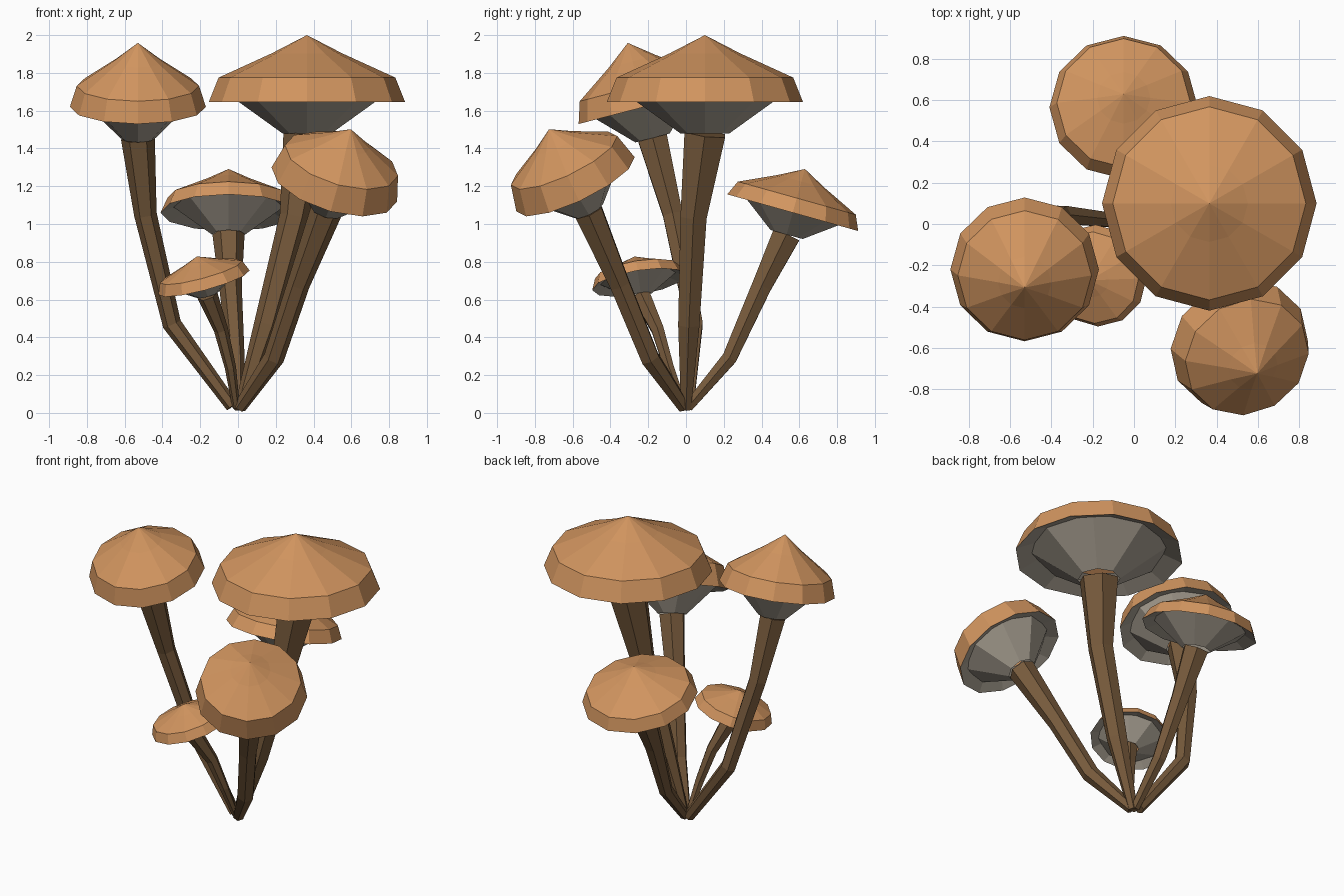
import bpy, bmesh, math
from mathutils import Vector, Matrix

if "Cube" in bpy.data.objects:
    bpy.data.objects.remove(bpy.data.objects["Cube"])


def material(name, rgb):
    m = bpy.data.materials.new(name)
    m.diffuse_color = (*rgb, 1)
    m.use_nodes = True
    m.node_tree.nodes["Principled BSDF"].inputs["Base Color"].default_value = m.diffuse_color
    return m


CAP = material("tan orange cap", (0.64, 0.30, 0.115))
GILL = material("warm grey gills", (0.41, 0.365, 0.30))
STEM = material("brown stem", (0.185, 0.103, 0.045))
Z = Vector((0, 0, 1))


def frame(pos, axis):
    """Matrix placing local z along the axis at a position."""
    rot = Z.rotation_difference(Vector(axis).normalized())
    return Matrix.Translation(pos) @ rot.to_matrix().to_4x4()


def skin(name, rings, sides, mat, cap_ends=False):
    """Flat-shaded skin through rings given as (matrix, radius); radius 0 is a tip."""
    bm = bmesh.new()
    loops = []
    for mtx, r in rings:
        if r == 0:
            loops.append([bm.verts.new(mtx @ Vector((0, 0, 0)))])
            continue
        loops.append([bm.verts.new(mtx @ Vector((r * math.cos(2 * math.pi * i / sides),
                                                 r * math.sin(2 * math.pi * i / sides), 0)))
                      for i in range(sides)])
    for a, b in zip(loops, loops[1:]):
        for i in range(sides):
            j = (i + 1) % sides
            if len(b) == 1:
                bm.faces.new((a[i], a[j], b[0]))
            else:
                bm.faces.new((a[i], a[j], b[j], b[i]))
    if cap_ends:
        bm.faces.new(loops[0][::-1])
        bm.faces.new(loops[-1])
    me = bpy.data.meshes.new(name)
    bm.to_mesh(me)
    bm.free()
    me.materials.append(mat)
    ob = bpy.data.objects.new(name, me)
    bpy.context.collection.objects.link(ob)
    return ob


def mushroom(label, centre, axis, r, height, shoulder, depth, path, radii):
    base = frame(centre, axis)

    def at(h):
        return base @ Matrix.Translation((0, 0, h))

    # cap: rim, shoulder, small peak ring, pointed tip
    mid = shoulder + (height - shoulder) * 0.57
    skin(label + "_cap", [(at(0), r), (at(shoulder), r * 0.9),
                          (at(mid), r * 0.36), (at(height), 0)], 12, CAP)
    # underside of the rim, then the cone of gills down to the stem
    skin(label + "_rim_underside", [(at(0.14 * r), 0.68 * r), (at(0), r)], 12, GILL)
    skin(label + "_gills", [(at(-depth), radii[-1] * 1.04), (at(0.1 * r), 0.83 * r)], 8, GILL)
    # stem: bent tapering tube ending inside the gills
    pts = [Vector(p) for p in path] + [base @ Vector((0, 0, -depth))]
    rings = []
    for i, p in enumerate(pts):
        tangent = pts[min(i + 1, len(pts) - 1)] - pts[max(i - 1, 0)]
        rings.append((frame(p, tangent), radii[i]))
    skin(label + "_stem", rings, 6, STEM, cap_ends=True)


mushroom("tall", (0.365, 0.10, 1.645), (0, 0, 1), 0.52, 0.355, 0.13, 0.165,
         [(0.01, 0, 0.02), (0.15, 0.015, 0.47), (0.30, 0.04, 1.04)],
         [0.03, 0.065, 0.08, 0.125])
mushroom("left", (-0.53, -0.22, 1.62), (0, -0.26, 1), 0.36, 0.35, 0.115, 0.17,
         [(-0.03, 0.01, 0.035), (-0.35, 0.045, 0.47), (-0.49, -0.07, 1.05)],
         [0.035, 0.05, 0.06, 0.09])
mushroom("front", (0.51, -0.585, 1.21), (0.3, -0.48, 1), 0.345, 0.335, 0.145, 0.16,
         [(0.01, -0.01, 0.03), (0.19, -0.19, 0.29), (0.32, -0.35, 0.68)],
         [0.035, 0.055, 0.06, 0.085])
mushroom("back", (-0.05, 0.565, 1.06), (0, 0.28, 1), 0.36, 0.24, 0.08, 0.12,
         [(0, 0.01, 0.03), (-0.01, 0.23, 0.29), (-0.04, 0.40, 0.67)],
         [0.03, 0.045, 0.06, 0.085])
mushroom("small", (-0.18, -0.25, 0.69), (-0.27, -0.17, 1), 0.25, 0.145, 0.06, 0.07,
         [(-0.01, -0.01, 0.03), (-0.04, -0.09, 0.24), (-0.09, -0.15, 0.44)],
         [0.02, 0.03, 0.038, 0.055])
